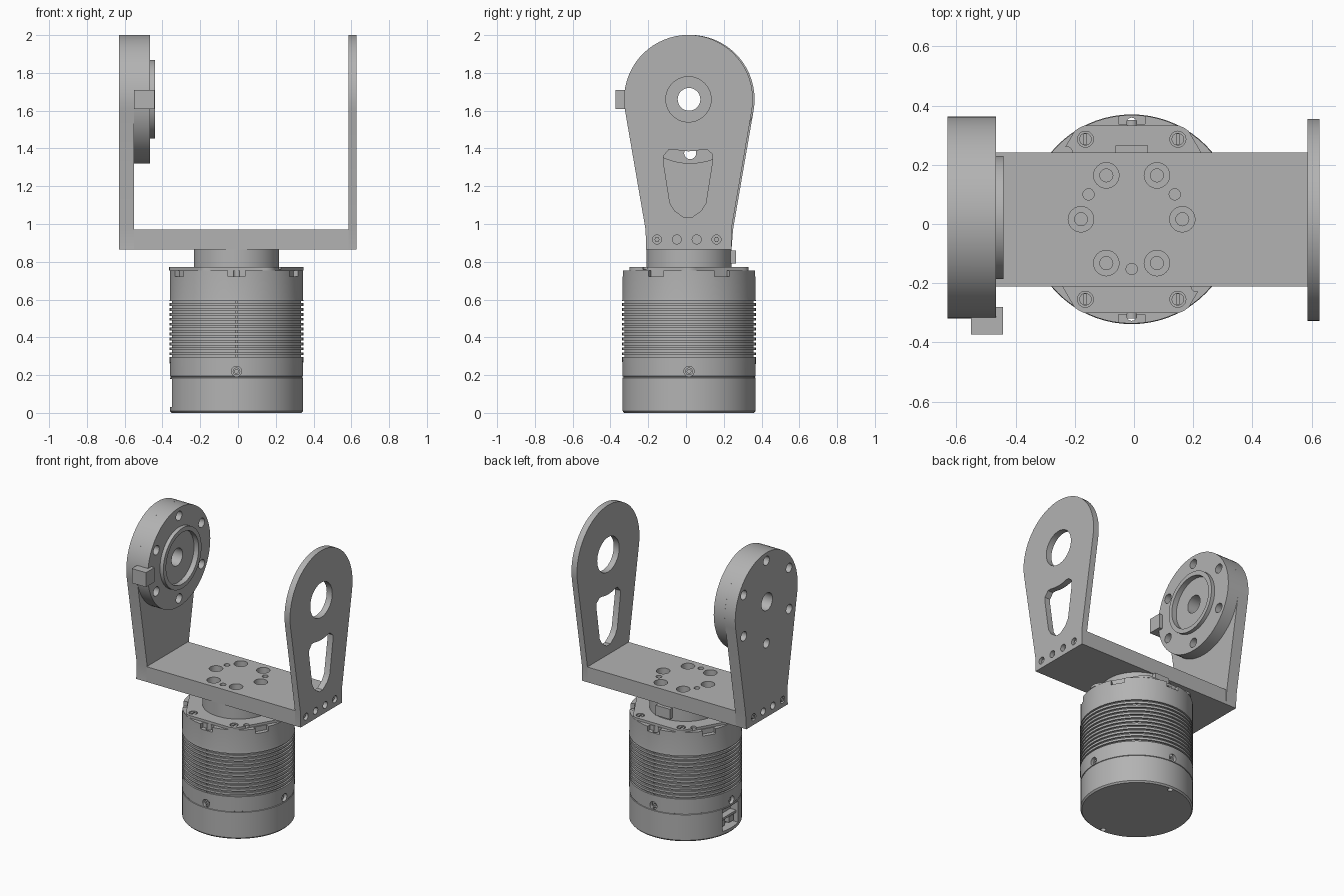
import bpy, bmesh
from math import sin, cos, radians, pi
from mathutils import Matrix

if "Cube" in bpy.data.objects:
    bpy.data.objects.remove(bpy.data.objects["Cube"])

grey = bpy.data.materials.new("machined_grey")
grey.use_nodes = True
GREY = (0.45, 0.45, 0.45, 1)
grey.diffuse_color = GREY
grey.node_tree.nodes["Principled BSDF"].inputs["Base Color"].default_value = GREY

CX, CY = -0.008, 0.016        # motor axis
AXIS_Z = 1.66                 # pivot height
parts = []


def make(name, rings, keep=True):
    """Skin a stack of equal-length point rings and cap both ends."""
    bm = bmesh.new()
    loops = [[bm.verts.new(p) for p in ring] for ring in rings]
    n = len(loops[0])
    for a, b in zip(loops, loops[1:]):
        for i in range(n):
            j = (i + 1) % n
            bm.faces.new((a[i], a[j], b[j], b[i]))
    bm.faces.new(loops[0][::-1])
    bm.faces.new(loops[-1])
    bmesh.ops.recalc_face_normals(bm, faces=bm.faces)
    mesh = bpy.data.meshes.new(name)
    bm.to_mesh(mesh)
    bm.free()
    mesh.materials.append(grey)
    ob = bpy.data.objects.new(name, mesh)
    bpy.context.collection.objects.link(ob)
    if keep:
        parts.append(ob)
    return ob


def prism(name, outline, axis, lo, hi, keep=True):
    """Extrude a 2D outline along an axis."""
    place = {"X": lambda u, v, w: (w, u, v),
             "Y": lambda u, v, w: (u, w, v),
             "Z": lambda u, v, w: (u, v, w)}[axis]
    return make(name, [[place(u, v, w) for u, v in outline] for w in (lo, hi)], keep)


def circle(u, v, r, n=24):
    return [(u + r * cos(2 * pi * i / n), v + r * sin(2 * pi * i / n)) for i in range(n)]


def rect(u0, u1, v0, v1):
    return [(u0, v0), (u1, v0), (u1, v1), (u0, v1)]


def cut(target, outline, axis, lo, hi, turn=None):
    """Subtract an extruded outline from a part."""
    cutter = prism("cutter", outline, axis, lo, hi, keep=False)
    if turn:
        cutter.data.transform(turn)
    mod = target.modifiers.new("cut", "BOOLEAN")
    mod.operation = "DIFFERENCE"
    mod.solver = "EXACT"
    mod.object = cutter
    bpy.context.view_layer.objects.active = target
    bpy.ops.object.modifier_apply(modifier=mod.name)
    bpy.data.objects.remove(cutter)


def polar(u, v, r, deg):
    return u + r * cos(radians(deg)), v + r * sin(radians(deg))


# Motor housing with cooling grooves
profile = [(0.343, 0), (0.352, 0.01), (0.352, 0.186), (0.348, 0.188),
           (0.348, 0.192), (0.352, 0.194)]
for i in range(12):
    z = 0.295 + 0.026 * i
    profile += [(0.354, z), (0.342, z), (0.342, z + 0.011), (0.354, z + 0.011)]
profile += [(0.352, 0.61), (0.352, 0.755)]
housing = make("motor_housing", [[(x, y, z) for x, y in circle(CX, CY, r, 72)] for r, z in profile])

# Housing screw holes, rim notches, connector recess and through holes
for axis, c in (("X", CY), ("Y", CX)):
    for lo, hi in ((-0.5, -0.29), (0.29, 0.5)):
        cut(housing, circle(c, 0.22, 0.027), axis, lo, hi)
for k in range(6):
    turn = Matrix.Translation((CX, CY, 0)) @ Matrix.Rotation(radians(30 + 60 * k), 4, "Z")
    cut(housing, rect(0.322, 0.45, -0.045, 0.045), "Z", 0.722, 0.8, turn)
for side in (-1, 1):
    cut(housing, circle(CX, CY + side * 0.326, 0.017, 16), "Z", -0.1, 0.9)
cut(housing, rect(CY - 0.085, CY + 0.085, 0.03, 0.18), "X", -0.5, -0.29)
prism("connector_bar", rect(CY - 0.085, CY + 0.085, 0.095, 0.11), "X", -0.335, -0.28)
for side in (-1, 1):
    y = CY + side * 0.045
    prism("connector_block", rect(y - 0.025, y + 0.025, 0.045, 0.085), "X", -0.325, -0.28)
for deg in range(0, 360, 90):
    x, y = polar(CX, CY, 0.31, deg)
    axis, c, w = ("X", CY, x) if deg % 180 == 0 else ("Y", CX, y)
    socket = prism("side_screw", circle(c, 0.22, 0.02), axis, w - 0.025, w + 0.025)
    cut(socket, circle(c, 0.22, 0.011, 6), axis, w - 0.015, w + 0.1)
    cut(socket, circle(c, 0.22, 0.011, 6), axis, w - 0.1, w + 0.015)

# Cap with six flats
cap_outline = []
for deg in range(0, 360, 3):
    off = radians((deg % 60) - 30)
    cap_outline.append(polar(CX, CY, min(0.356, 0.316 / cos(off)), deg))
cap = prism("motor_cap", cap_outline, "Z", 0.755, 0.772)
for deg in range(0, 360, 60):
    x, y = polar(CX, CY, 0.312, deg)
    cut(cap, circle(x, y, 0.027), "Z", 0.758, 0.8)
    head = prism("cap_screw", circle(x, y, 0.021), "Z", 0.757, 0.77)
    cut(head, rect(x - 0.004, x + 0.004, y - 0.018, y + 0.018), "Z", 0.763, 0.8)
for deg in (134, 314):
    cut(cap, circle(*polar(CX, CY, 0.315, deg), 0.018, 16), "Z", 0.758, 0.8)

# Output neck
prism("output_neck", circle(CX, CY, 0.226, 64), "Z", 0.77, 0.866)
prism("neck_tab", rect(CX - 0.055, CX + 0.055, CY + 0.18, 0.265), "Z", 0.79, 0.86)

# Base of the yoke with counterbored mounting holes
base = prism("yoke_base", rect(-0.55, 0.585, CY - 0.227, CY + 0.225), "Z", 0.865, 0.97)
for deg in range(0, 360, 60):
    x, y = polar(CX, CY, 0.171, deg)
    cut(base, circle(x, y, 0.043), "Z", 0.915, 1.1)
    cut(base, circle(x, y, 0.022, 16), "Z", 0.875, 1.1)
for deg in (30, 150, 270):
    cut(base, circle(*polar(CX, CY, 0.168, deg), 0.019, 16), "Z", 0.9, 1.1)


def arm(name, x0, x1, cy):
    """Tapered arm with a round head and a row of screw holes at the foot."""
    outline = [(cy - 0.227, 0.97), (CY - 0.227, 0.865), (CY + 0.225, 0.865), (cy + 0.227, 0.97)]
    outline += [polar(cy, AXIS_Z, 0.341, -10 + 200 * i / 36) for i in range(37)]
    ob = prism(name, outline, "X", x0, x1)
    outer = x0 if x0 < 0 else x1
    for i in range(4):
        y = 0.004 + 0.105 * (i - 1.5)
        cut(ob, circle(y, 0.918, 0.024, 16), "X", outer - 0.03, outer + 0.03)
        if i in (0, 3):
            prism("foot_screw", circle(y, 0.918, 0.014, 6), "X",
                  min(outer, outer * 0.95), max(outer * 0.98, outer * 0.95)
                  if outer > 0 else outer * 0.95)
    return ob


# Open idler arm with pivot hole and weight-saving slot
idler = arm("idler_arm", 0.585, 0.627, 0.013)
cut(idler, circle(0.013, AXIS_Z, 0.12, 40), "X", 0.5, 0.7)
slot = [(-0.12, 1.36), (-0.12, 1.33), (-0.085, 1.11), (-0.06, 1.07), (-0.01, 1.034),
        (0.03, 1.034), (0.08, 1.07), (0.105, 1.11), (0.14, 1.33), (0.14, 1.37), (0.11, 1.395)]
slot += [polar(0.013, AXIS_Z, 0.275, 286 - 4 * i) for i in range(9)] + [(-0.09, 1.395)]
cut(idler, slot, "X", 0.5, 0.7)

# Drive arm, bearing drum and raised ring
DY = 0.022
drive = arm("drive_arm", -0.63, -0.55, DY)
drum = prism("bearing_drum", circle(DY, AXIS_Z, 0.341, 72), "X", -0.55, -0.466)
ring = prism("raised_ring", circle(DY, AXIS_Z, 0.208, 56), "X", -0.467, -0.44)
cut(ring, circle(DY, AXIS_Z, 0.178, 56), "X", -0.5, -0.4)
for ob in (drive, drum):
    cut(ob, circle(DY - 0.006, AXIS_Z, 0.06, 32), "X", -0.7, -0.4)
    for deg in range(30, 390, 60):
        cut(ob, circle(*polar(DY, AXIS_Z, 0.285, deg), 0.032, 16), "X", -0.7, -0.4)
cut(drum, circle(DY, AXIS_Z, 0.178, 56), "X", -0.476, -0.4)
prism("drum_connector", rect(-0.373, -0.28, 1.61, 1.71), "X", -0.55, -0.442)

# Smooth the curved sides, keep hard edges
bpy.ops.object.select_all(action="DESELECT")
for ob in parts:
    ob.select_set(True)
bpy.context.view_layer.objects.active = housing
bpy.ops.object.shade_smooth_by_angle(angle=radians(30))
